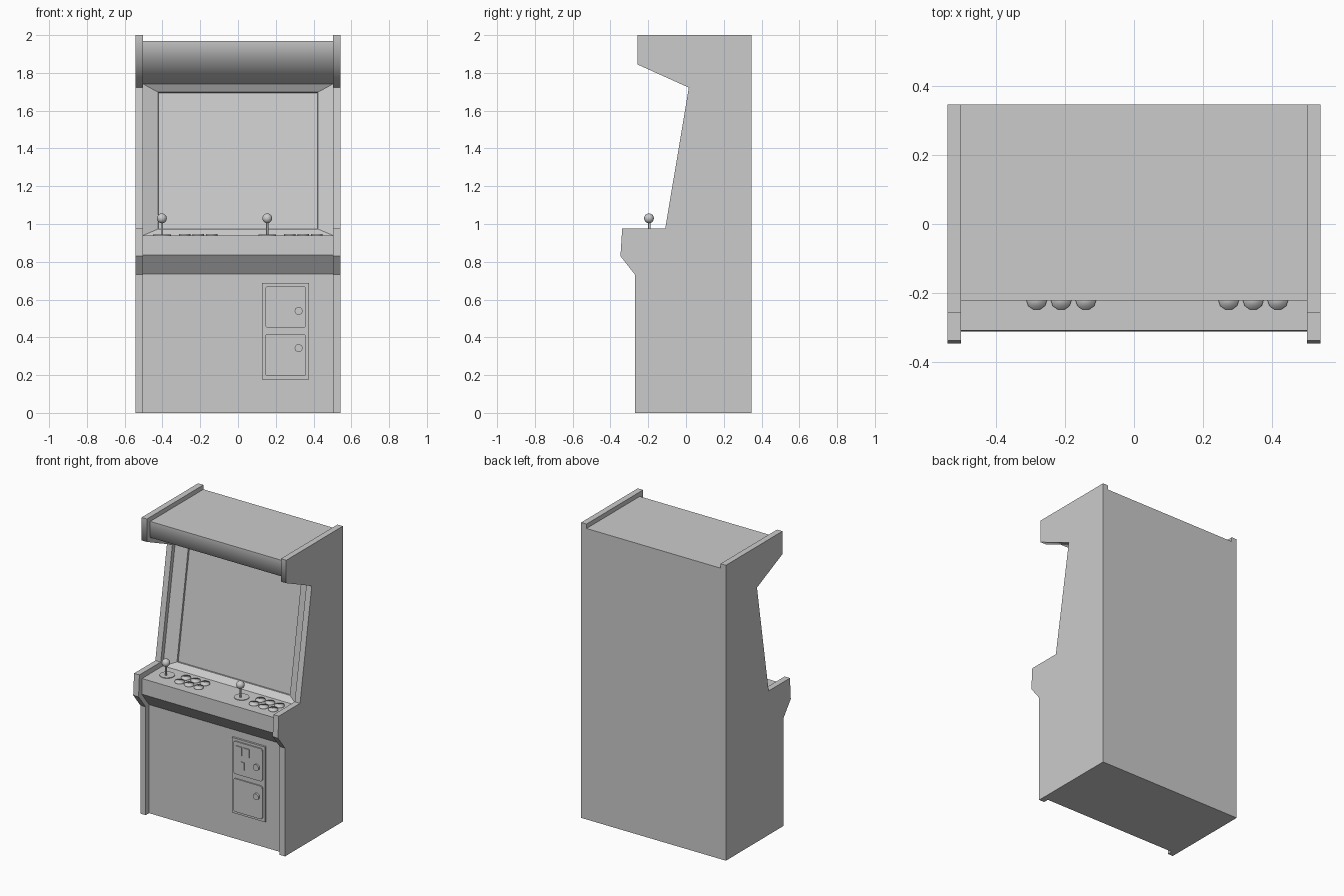
import bpy, bmesh, math
from mathutils import Vector

if "Cube" in bpy.data.objects:
    bpy.data.objects.remove(bpy.data.objects["Cube"])


def finish(bm, name):
    me = bpy.data.meshes.new(name)
    bm.to_mesh(me)
    bm.free()
    ob = bpy.data.objects.new(name, me)
    bpy.context.collection.objects.link(ob)
    return ob


def prism(name, profile, x0, x1, soft, screen=False):
    """Extrude a (y, z) profile along x; only the edge at point `soft` is smooth."""
    bm = bmesh.new()
    face = bm.faces.new([bm.verts.new((x0, y, z)) for y, z in profile])
    ext = bmesh.ops.extrude_face_region(bm, geom=[face], use_keep_orig=True)
    moved = [g for g in ext["geom"] if isinstance(g, bmesh.types.BMVert)]
    bmesh.ops.translate(bm, verts=moved, vec=(x1 - x0, 0, 0))
    bmesh.ops.recalc_face_normals(bm, faces=bm.faces[:])
    if screen:
        # Sloping bezel, then a small step down to the glass
        f = min((f for f in bm.faces if f.normal.y < -0.5),
                key=lambda f: abs(f.calc_center_median().z - 1.34))
        bmesh.ops.inset_region(bm, faces=[f], thickness=0.055, depth=-0.03)
        for v in f.verts:
            v.co.x = math.copysign(0.423, v.co.x)
        bmesh.ops.inset_region(bm, faces=[f], thickness=0.002, depth=-0.012)
    corner = Vector(profile[soft])
    for f in bm.faces:
        f.smooth = True
    for e in bm.edges:
        e.smooth = all((v.co.yz - corner).length < 1e-4 for v in e.verts)
    return finish(bm, name)


def plate(name, x0, x1, z0, z1, y_front, y_back, radius=0.0):
    """Upright plate on the cabinet front, optionally with rounded corners."""
    bm = bmesh.new()
    bmesh.ops.create_cube(bm, size=1)
    for v in bm.verts:
        v.co = (x1 if v.co.x > 0 else x0, y_back if v.co.y > 0 else y_front,
                z1 if v.co.z > 0 else z0)
    if radius:
        edges = [e for e in bm.edges
                 if abs(e.verts[0].co.y - e.verts[1].co.y) > 1e-5]
        bmesh.ops.bevel(bm, geom=edges, offset=radius, segments=3,
                        profile=0.5, affect='EDGES')
    return finish(bm, name)


def cylinder(name, loc, r, depth, sides, rot=(0, 0, 0), angle=40):
    bpy.ops.mesh.primitive_cylinder_add(vertices=sides, radius=r, depth=depth,
                                        location=loc, rotation=rot)
    ob = bpy.context.object
    ob.name = name
    bpy.ops.object.shade_smooth_by_angle(angle=math.radians(angle))
    return ob


# Side panels
side = [(-0.271, 0), (0.347, 0), (0.347, 2), (-0.258, 2), (-0.258, 1.845),
        (0.015, 1.722), (-0.11, 0.975), (-0.338, 0.975), (-0.347, 0.83),
        (-0.271, 0.733)]
for label, s in (("left", -1), ("right", 1)):
    prism(label + "_side_panel", side, s * 0.502, s * 0.542, 4)

# Cabinet body between the panels
body = [(-0.235, 0), (0.347, 0), (0.347, 1.97), (-0.222, 1.97), (-0.222, 1.861),
        (0.048, 1.741), (-0.085, 0.94), (-0.31, 0.94), (-0.312, 0.835),
        (-0.235, 0.735)]
prism("cabinet_body", body, -0.502, 0.502, 4, screen=True)

# Joysticks and buttons for two players
top = 0.94
for p, dx in enumerate((0, 0.558), 1):
    x, y = -0.403 + dx, -0.194
    cylinder(f"joystick_base_{p}", (x, y + 0.012, top + 0.001), 0.047, 0.006, 20)
    cylinder(f"joystick_shaft_{p}", (x, y, top + 0.04), 0.006, 0.08, 10)
    bpy.ops.mesh.primitive_uv_sphere_add(segments=16, ring_count=10, radius=0.026,
                                         location=(x, y - 0.002, 1.03))
    bpy.context.object.name = f"joystick_ball_{p}"
    bpy.ops.object.shade_smooth_by_angle(angle=math.radians(60))
    for col in range(3):
        for row in range(2):
            cylinder(f"button_{p}_{row}_{col}",
                     (-0.283 + dx + col * 0.0715, -0.22 + row * 0.068, top + 0.002),
                     0.0305, 0.012, 10, (0, 0, math.pi / 2), 100)

# Coin door frame and its two rounded doors with locks
front = -0.235
plate("coin_door_frame", 0.127, 0.376, 0.178, 0.687, front - 0.013, front + 0.01)
for name, z0, z1, zl in (("upper", 0.45, 0.671, 0.54), ("lower", 0.194, 0.418, 0.343)):
    plate(name + "_coin_door", 0.143, 0.361, z0, z1, front - 0.021, front, 0.016)
    cylinder(name + "_door_lock", (0.321, front - 0.024, zl), 0.021, 0.02, 16,
             (math.pi / 2, 0, 0))

# Coin slots and return slot
for i, x in enumerate((0.168, 0.222)):
    plate(f"coin_slot_{i + 1}", x, x + 0.043, 0.588, 0.645, front - 0.027, front - 0.015)
plate("coin_return", 0.203, 0.228, 0.492, 0.545, front - 0.027, front - 0.015)
